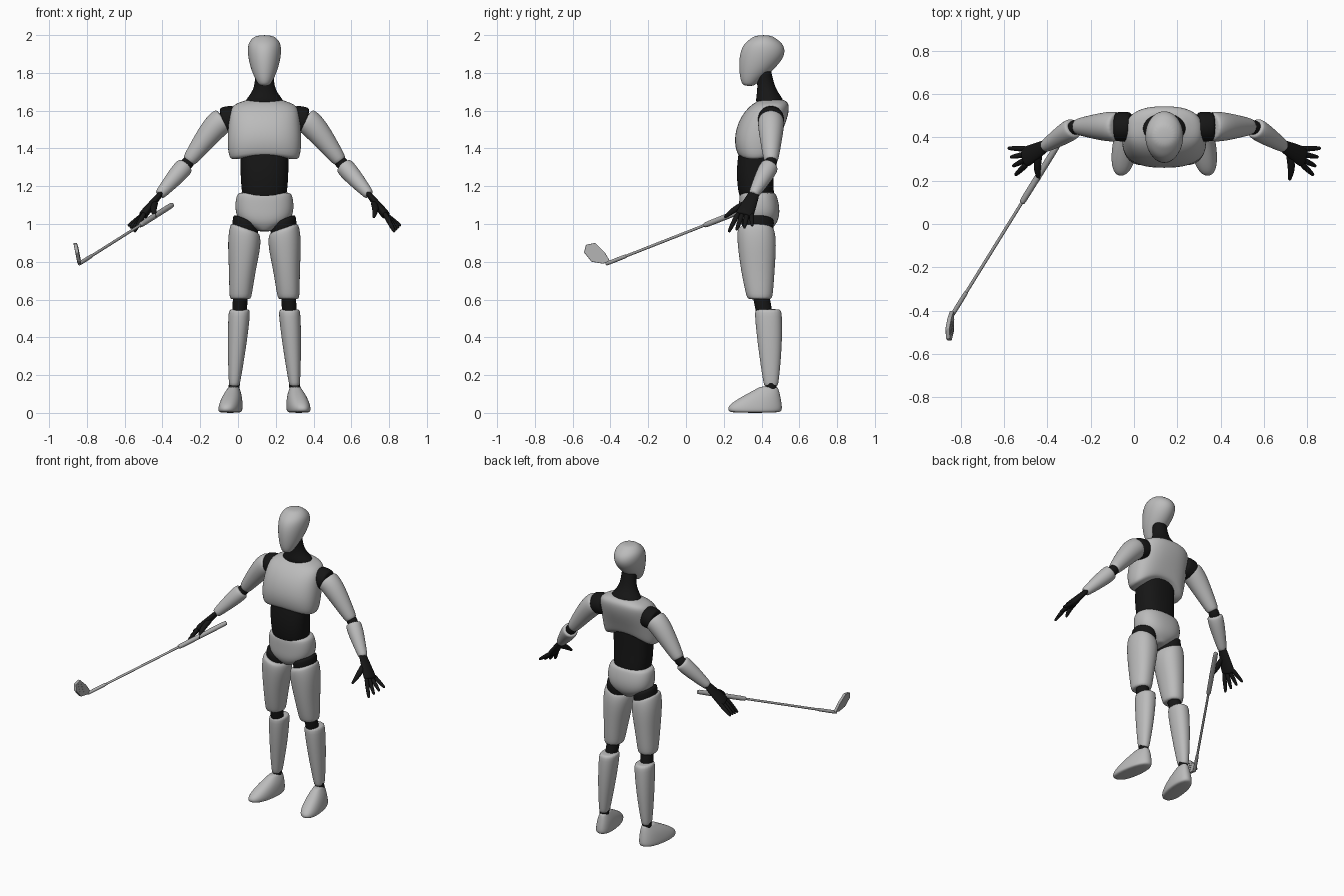
import bpy, bmesh, math
from mathutils import Vector

cube = bpy.data.objects.get("Cube")
if cube:
    bpy.data.objects.remove(cube, do_unlink=True)

MID = 0.14  # symmetry plane of the figure, which stands beside the club


def material(name, value):
    mat = bpy.data.materials.new(name)
    mat.use_nodes = True
    color = (value, value, value, 1)
    mat.diffuse_color = color
    mat.node_tree.nodes["Principled BSDF"].inputs["Base Color"].default_value = color
    return mat


shell = material("light grey shell", 0.5)
joint = material("black joint", 0.008)
metal = material("grey metal", 0.4)


def finish(name, bm, mat):
    bmesh.ops.recalc_face_normals(bm, faces=bm.faces)
    mesh = bpy.data.meshes.new(name)
    bm.to_mesh(mesh)
    bm.free()
    mesh.materials.append(mat)
    obj = bpy.data.objects.new(name, mesh)
    bpy.context.collection.objects.link(obj)
    return obj


def superellipse(angle, power):
    """Point on a unit outline that gets boxier as power grows."""
    return [math.copysign(abs(value) ** (2 / power), value)
            for value in (math.cos(angle), math.sin(angle))]


def skin(name, frames, mat, sides=20, power=2, warp=None, dome=.01, tip=.85):
    """Bridge rings of centre plus two radius vectors, with rounded ends."""
    capped = list(frames)
    for direction, end in ((-1, 0), (1, -1)):
        centre, a, b = frames[end]
        outward = a.cross(b).normalized() * direction * dome
        cap = (centre + outward, a * tip, b * tip)
        capped.insert(0 if direction < 0 else len(capped), cap)

    bm = bmesh.new()
    loops = []
    for centre, a, b in capped:
        loop = []
        for i in range(sides):
            across, along = superellipse(math.tau * (i + .5) / sides, power)
            point = centre + a * across + b * along
            if warp:
                warp(point)
            loop.append(bm.verts.new(point))
        loops.append(loop)
    for low, high in zip(loops, loops[1:]):
        for i in range(sides):
            j = (i + 1) % sides
            bm.faces.new((low[i], low[j], high[j], high[i]))
    bm.faces.new(loops[0])
    bm.faces.new(loops[-1])
    for face in bm.faces:
        face.smooth = True
    obj = finish(name, bm, mat)
    rounding = obj.modifiers.new("smooth surface", "SUBSURF")
    rounding.levels = rounding.render_levels = 2
    return obj


def upright(name, rows, mat, side=0, **style):
    """Level rings from the bottom up: height, front, back, half width."""
    frames = []
    for z, front, back, half in rows:
        # Legs spread steadily toward the floor
        x = MID + side * (.17 - .07 * z)
        centre = Vector((x, (front + back) / 2, z))
        frames.append((centre, Vector((half, 0, 0)), Vector((0, (back - front) / 2, 0))))
    return skin(name, frames, mat, **style)


def limb(name, path, radii, mat, flat=1, **style):
    """Tube along a path; flat thins it across the front-to-back direction."""
    frames = []
    last = len(path) - 1
    for i, (point, radius) in enumerate(zip(path, radii)):
        along = (path[min(i + 1, last)] - path[max(i - 1, 0)]).normalized()
        a = Vector((0, 1, 0))
        a = (a - along * a.dot(along)).normalized()
        frames.append((point, a * radius, along.cross(a) * radius * flat))
    return skin(name, frames, mat, **style)


def ramp(value, start, stop):
    return min(max((value - start) / (stop - start), 0), 1)


def arch(point):
    """Raise the middle of the lower chest edge, most at the back."""
    rise = .03 + .05 * ramp(point.y, .35, .45)
    middle = max(0, 1 - ((point.x - MID) / .19) ** 2)
    point.z += ramp(point.z, 1.5, 1.33) * rise * middle


# Head and neck
upright("head", [
    (1.75, .29, .38, .04), (1.81, .28, .46, .07), (1.89, .28, .53, .09),
    (1.95, .3, .52, .09), (1.98, .34, .48, .07)], shell, dome=.02, tip=.6)
upright("neck", [
    (1.64, .37, .52, .11), (1.67, .37, .51, .09),
    (1.72, .38, .47, .05), (1.82, .37, .45, .05)], joint)

# Torso
upright("chest", [
    (1.34, .27, .48, .19), (1.44, .25, .5, .2), (1.56, .28, .54, .19),
    (1.63, .34, .55, .18), (1.65, .38, .53, .11)], shell, power=2.5, warp=arch)
upright("abdomen", [
    (1.14, .28, .47, .12), (1.28, .26, .46, .13), (1.45, .29, .46, .13)],
    joint, power=2.4)
upright("pelvis", [
    (.97, .31, .45, .04), (1.01, .28, .49, .14),
    (1.08, .28, .5, .16), (1.16, .28, .48, .15)], shell, power=2.4)

for side, label in ((1, "left"), (-1, "right")):

    def slope(point):
        """Tilt the thigh tops down toward the crotch."""
        outward = side * (point.x - MID) - .1
        point.z += ramp(point.z, .8, .97) * outward * .35

    def turn_out(point):
        point.x += side * (.45 - point.y) * .14

    def spot(x, y, z):
        return Vector((MID + side * x, y, z))

    # Legs
    upright(label + "_hip_joint", [(.93, .3, .46, .07), (1.02, .29, .47, .07)],
            joint, side, warp=slope)
    upright(label + "_thigh", [
        (.61, .32, .46, .06), (.75, .29, .47, .07),
        (.9, .27, .48, .09), (.97, .27, .47, .08)], shell, side, power=2.2, warp=slope)
    upright(label + "_knee_joint", [(.53, .37, .46, .04), (.63, .35, .44, .04)],
            joint, side)
    upright(label + "_shin", [
        (.15, .41, .49, .03), (.35, .38, .51, .05), (.54, .36, .51, .06)],
        shell, side, power=2.2)
    upright(label + "_ankle_joint", [(.1, .42, .48, .03), (.17, .42, .48, .03)],
            joint, side)
    upright(label + "_foot", [
        (.01, .22, .51, .06), (.04, .22, .51, .06),
        (.09, .3, .5, .05), (.13, .38, .49, .03)], shell, side, power=2.3, warp=turn_out)

    # Arms
    shoulder, elbow, wrist = spot(.22, .45, 1.55), spot(.41, .45, 1.32), spot(.55, .36, 1.16)
    upper_bulge = spot(.27, .45, 1.51)
    limb(label + "_shoulder_joint", [spot(.16, .45, 1.56), shoulder], [.07, .07], joint)
    limb(label + "_upper_arm", [shoulder, upper_bulge, upper_bulge.lerp(elbow, .9)],
         [.07, .07, .04], shell)
    limb(label + "_elbow_joint", [elbow.lerp(shoulder, .1), elbow, elbow.lerp(wrist, .2)],
         [.03, .035, .03], joint)
    limb(label + "_forearm", [elbow.lerp(wrist, t) for t in (.1, .35, 1)],
         [.05, .05, .03], shell)

    # Hands: flat palm, four fanned fingers and a forward thumb
    knuckles = spot(.64, .31, 1.05)
    limb(label + "_palm", [wrist, wrist.lerp(knuckles, .5), knuckles],
         [.03, .04, .05], joint, flat=.5)
    for i, finger in enumerate(("index", "middle", "ring", "little")):
        spread = i - 1.5
        root = knuckles + Vector((0, spread * .025, 0))
        end = spot(.7 + spread * .01, .29 + spread * .04, .98 + spread * .01)
        limb(f"{label}_{finger}_finger", [root, root.lerp(end, .5), end],
             [.015, .014, .01], joint, sides=8, tip=.6)
    limb(label + "_thumb",
         [spot(.58, .32, 1.11), spot(.59, .26, 1.08), spot(.58, .21, 1.04)],
         [.02, .02, .01], joint, sides=8, tip=.6)

# Club shaft, collar and grip share one straight line
heel, butt = Vector((-.84, -.42, .79)), Vector((-.35, .37, 1.1))
for name, start, stop, radius in (("shaft", 0, .7, .008), ("collar", 0, .13, .011),
                                  ("grip", .66, 1, .016)):
    limb("club_" + name, [heel.lerp(butt, start), heel.lerp(butt, stop)],
         [radius, radius], metal, sides=10, dome=.004)


def leaning_plate(name, outline, offset, depth):
    """Thin slab facing sideways, leaning back toward its top."""
    bm = bmesh.new()
    corners = [bm.verts.new((offset - .2 * (z - heel.z), y, z)) for y, z in outline]
    face = bm.faces.new(corners)
    grown = bmesh.ops.extrude_face_region(bm, geom=[face])["geom"]
    verts = [item for item in grown if isinstance(item, bmesh.types.BMVert)]
    bmesh.ops.translate(bm, vec=(depth, 0, 0), verts=verts)
    return finish(name, bm, metal)


# Club head with raised face lines
club_head = leaning_plate("club_head", [
    (-.4, .8), (-.43, .85), (-.48, .9), (-.53, .89),
    (-.54, .85), (-.5, .8), (-.44, .79)], heel.x - .01, .02)
bevel = club_head.modifiers.new("soft edge", "BEVEL")
bevel.width, bevel.segments = .004, 2
for i in range(4):
    start = Vector((-.45, .81 + i * .016))
    run, rise = Vector((-.06, .025)), Vector((0, .003))
    leaning_plate(f"club_face_line_{i}",
                  [start, start + rise, start + run + rise, start + run],
                  heel.x + .009, .003)
